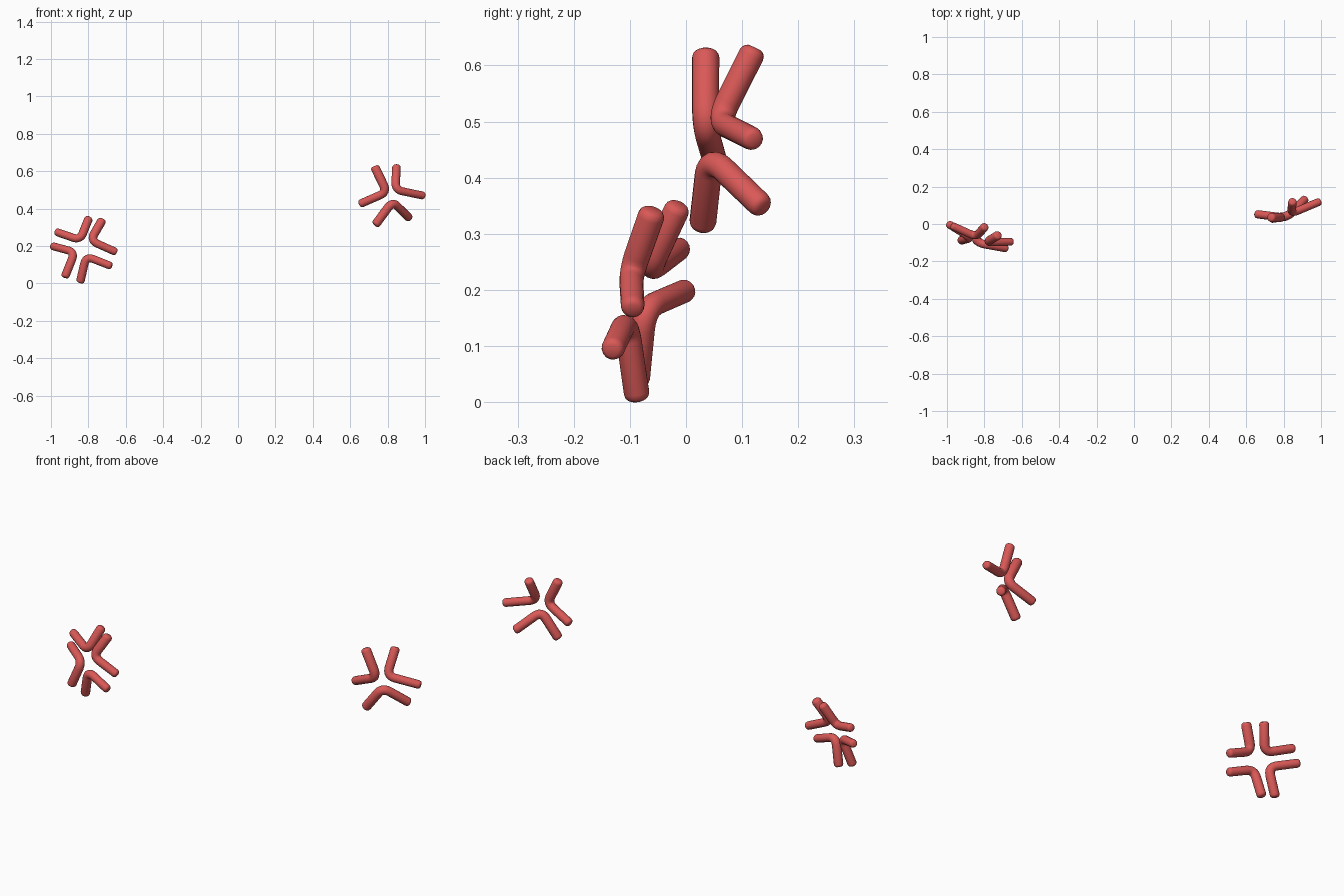
import bpy, bmesh, math
from mathutils import Vector

if "Cube" in bpy.data.objects:
    bpy.data.objects.remove(bpy.data.objects["Cube"])

red = bpy.data.materials.new("soft red")
red.diffuse_color = (0.70, 0.10, 0.095, 1)
red.use_nodes = True
red.node_tree.nodes["Principled BSDF"].inputs["Base Color"].default_value = red.diffuse_color

SIDES = 16
# Each bent tube: (end, bend, end), then the radius at both ends
TUBES = {
    # four-part mark on the left
    "left_mark_upper_left":  ((-0.80, -0.017, 0.342), (-0.850, -0.060, 0.243), (-0.965, -0.013, 0.273), 0.023, 0.021),
    "left_mark_upper_right": ((-0.73, -0.062, 0.332), (-0.775, -0.095, 0.233), (-0.660, -0.095, 0.171), 0.024, 0.021),
    "left_mark_lower_left":  ((-0.922, -0.087, 0.043), (-0.885, -0.070, 0.160), (-0.987, -0.003, 0.198), 0.023, 0.021),
    "left_mark_lower_right": ((-0.842, -0.088, 0.016), (-0.805, -0.107, 0.132), (-0.687, -0.130, 0.096), 0.023, 0.021),
    # three-part mark on the right
    "right_mark_upper_left":  ((0.735, 0.035, 0.615), (0.783, 0.036, 0.493), (0.660, 0.052, 0.428), 0.0245, 0.022),
    "right_mark_upper_right": ((0.847, 0.117, 0.620), (0.851, 0.065, 0.507), (0.986, 0.117, 0.470), 0.023, 0.021),
    "right_mark_lower":       ((0.740, 0.030, 0.321), (0.826, 0.048, 0.424), (0.912, 0.131, 0.353), 0.024, 0.0225),
}


def centre_line(a, b, c):
    """Two straight legs joined by a rounded corner."""
    a, b, c = Vector(a), Vector(b), Vector(c)
    da, dc = (a - b).normalized(), (c - b).normalized()
    a, c = a + da * 0.013, c + dc * 0.013
    b = b - (da + dc) * 0.008
    p, q = b + da * 0.035, b + dc * 0.035
    corner = [p.lerp(b, t / 6).lerp(b.lerp(q, t / 6), t / 6) for t in range(7)]
    head = [a, a - da * 0.003, a - da * 0.007, a - da * 0.014]
    tail = [c - dc * 0.014, c - dc * 0.007, c - dc * 0.003, c]
    return head + corner + tail


def bent_tube(name, a, b, c, r0, r1):
    pts = centre_line(a, b, c)
    n = len(pts)
    # rounded rims at both ends
    rim = {0: 0.55, 1: 0.78, 2: 0.92}
    normal = (Vector(b) - Vector(a)).cross(Vector(c) - Vector(b)).normalized()
    bm = bmesh.new()
    rings = []
    for i, p in enumerate(pts):
        tangent = (pts[min(i + 1, n - 1)] - pts[max(i - 1, 0)]).normalized()
        side = tangent.cross(normal).normalized()
        blend = min(max((i - 3) / (n - 7), 0), 1)
        r = (r0 + (r1 - r0) * blend) * rim.get(min(i, n - 1 - i), 1)
        angles = [2 * math.pi * k / SIDES for k in range(SIDES)]
        rings.append([bm.verts.new(p + (side * math.cos(t) + normal * math.sin(t)) * r) for t in angles])
    for lo, hi in zip(rings, rings[1:]):
        for k in range(SIDES):
            j = (k + 1) % SIDES
            bm.faces.new((lo[k], lo[j], hi[j], hi[k]))
    bm.faces.new(rings[0][::-1])
    bm.faces.new(rings[-1])
    bmesh.ops.recalc_face_normals(bm, faces=bm.faces)
    for f in bm.faces:
        f.smooth = True
    mesh = bpy.data.meshes.new(name)
    bm.to_mesh(mesh)
    bm.free()
    mesh.materials.append(red)
    bpy.context.collection.objects.link(bpy.data.objects.new(name, mesh))


for name, (a, b, c, r0, r1) in TUBES.items():
    bent_tube(name, a, b, c, r0, r1)
